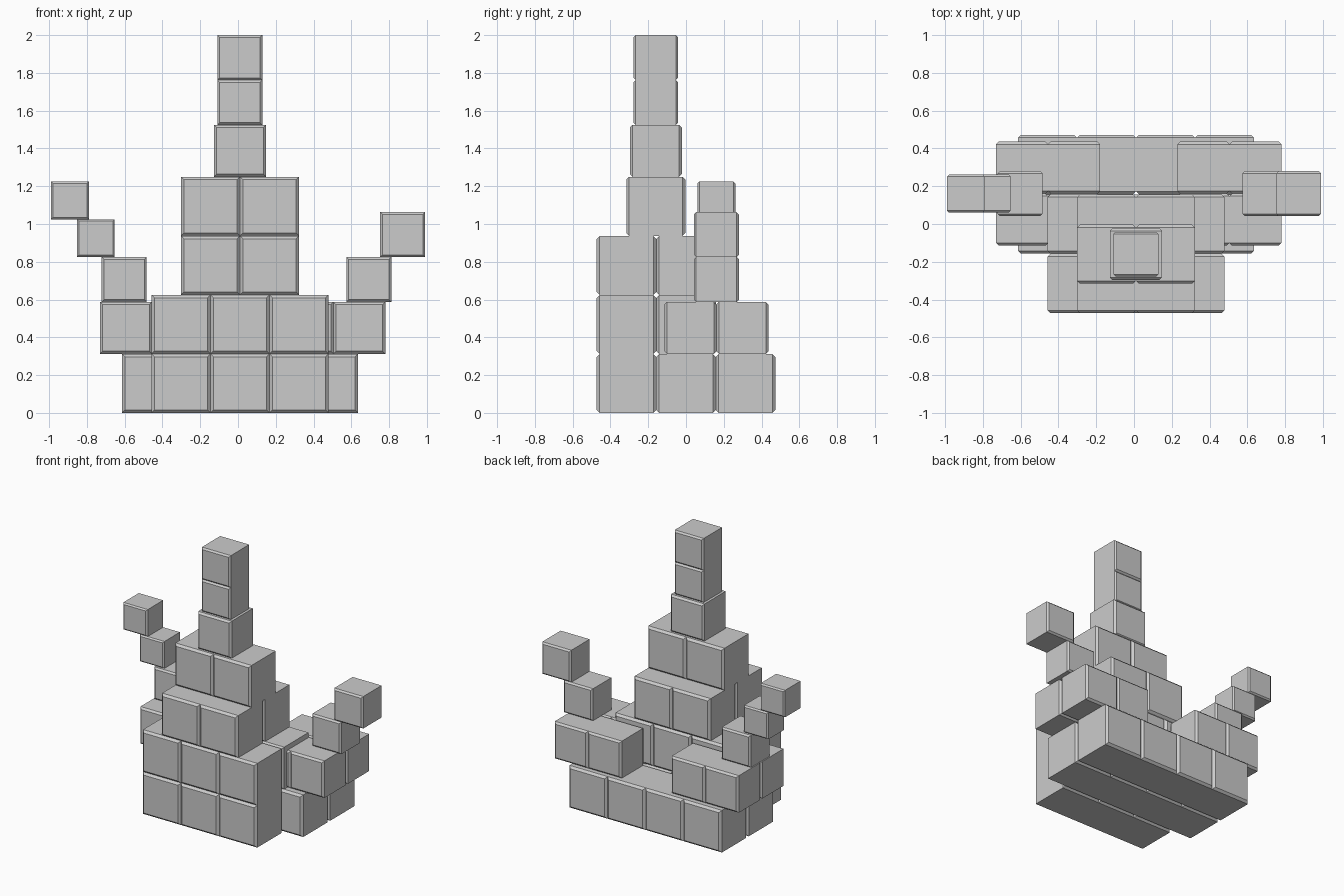
import bpy, bmesh

if "Cube" in bpy.data.objects:
    bpy.data.objects.remove(bpy.data.objects["Cube"])

stone = bpy.data.materials.new("light grey stone")
stone.diffuse_color = (0.6, 0.6, 0.6, 1)
stone.use_nodes = True
stone.node_tree.nodes["Principled BSDF"].inputs["Base Color"].default_value = stone.diffuse_color


def add_block(bm, centre, size, depth):
    """Cube with chamfered rims around its front and back faces only."""
    c, h, d = 0.05 * size, size / 2, depth / 2
    rings = []
    for y, r in ((-d, h - c), (-d + c, h), (d - c, h), (d, h - c)):
        rings.append([bm.verts.new((centre[0] + sx * r, centre[1] + y, centre[2] + sz * r))
                      for sx, sz in ((-1, -1), (1, -1), (1, 1), (-1, 1))])
    bm.faces.new(rings[0])
    bm.faces.new(rings[-1][::-1])
    for a, b in zip(rings, rings[1:]):
        for i in range(4):
            j = (i + 1) % 4
            bm.faces.new((a[i], b[i], b[j], a[j]))


def block_group(name, x, y, z, size, nx=1, ny=1, depth=None):
    """Grid of nx by ny blocks centred on (x, y), resting at height z."""
    depth = depth or size
    bm = bmesh.new()
    for i in range(nx):
        for j in range(ny):
            add_block(bm, (x + (i - (nx - 1) / 2) * size,
                           y + (j - (ny - 1) / 2) * depth, z + size / 2), size, depth)
    bmesh.ops.recalc_face_normals(bm, faces=bm.faces[:])
    mesh = bpy.data.meshes.new(name)
    bm.to_mesh(mesh)
    bm.free()
    mesh.materials.append(stone)
    bpy.context.collection.objects.link(bpy.data.objects.new(name, mesh))


CX = 0.01            # tower axis
L, M, S, XS = 0.3125, 0.275, 0.2375, 0.2   # block sizes
D = 0.315            # depth of the large blocks
BY = 0.161           # wing and arm centre depth

# Stepped base
block_group("base_front", CX, -D, 0, L, 3, 1, D)
block_group("base_rear", CX, D / 2, 0, L, 4, 2, D)
block_group("second_layer", CX, -D / 2, L, L, 3, 2, D)
block_group("third_layer", CX, -D / 2, 2 * L, L, 2, 2, D)
block_group("fourth_layer", CX, -0.16, 3 * L, L, 2, 1)

# Spire
block_group("spire_lower", CX, -0.16, 4 * L, M)
block_group("spire_middle", CX, -0.16, 4 * L + M, S)
block_group("spire_top", CX, -0.16, 4 * L + M + S, S)

# Side wings
block_group("right_wing", 0.505, BY, L, M, 2, 2)
block_group("left_wing", -0.455, BY, L, M, 2, 2)

# Stair-like arms
block_group("right_arm_lower", 0.693, BY, L + M, S)
block_group("right_arm_upper", 0.872, BY, L + M + S, S)
block_group("left_arm_lower", -0.603, BY, L + M, S)
block_group("left_arm_middle", -0.753, BY, L + M + S, XS)
block_group("left_arm_upper", -0.89, BY, L + M + S + XS, XS)
